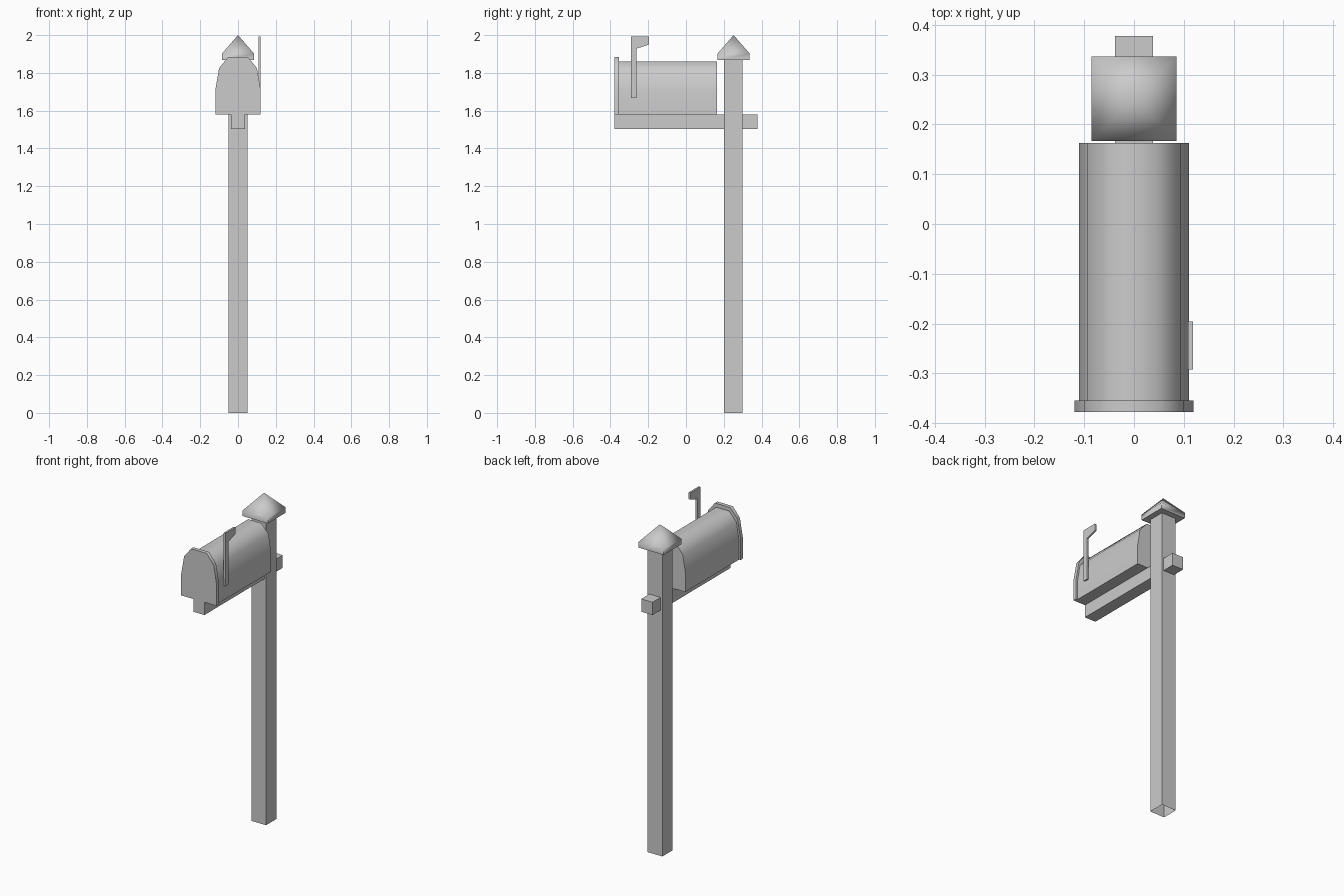
import bpy, bmesh, math
from mathutils import Vector

cube = bpy.data.objects.get("Cube")
if cube:
    bpy.data.objects.remove(cube)

grey = bpy.data.materials.new("plain_grey")
grey.use_nodes = True
grey.diffuse_color = (0.6, 0.6, 0.6, 1)
grey.node_tree.nodes["Principled BSDF"].inputs["Base Color"].default_value = (0.6, 0.6, 0.6, 1)


def prism(name, outline, offset, smooth=None, open_start=False, peak=None):
    """Extrude an outline by an offset, optionally closing it in a point."""
    bm = bmesh.new()
    offset = Vector(offset)
    start = [bm.verts.new(p) for p in outline]
    end = [bm.verts.new(Vector(p) + offset) for p in outline]
    tip = bm.verts.new(peak) if peak else None
    if not open_start:
        bm.faces.new(start[::-1])
    if not peak:
        bm.faces.new(end)
    for i in range(len(start)):
        j = (i + 1) % len(start)
        bm.faces.new((start[i], start[j], end[j], end[i]))
        if peak:
            bm.faces.new((end[i], end[j], tip))
    bmesh.ops.recalc_face_normals(bm, faces=bm.faces)
    mesh = bpy.data.meshes.new(name)
    bm.to_mesh(mesh)
    bm.free()
    mesh.materials.append(grey)
    obj = bpy.data.objects.new(name, mesh)
    bpy.context.collection.objects.link(obj)
    if smooth:
        bpy.ops.object.select_all(action='DESELECT')
        obj.select_set(True)
        bpy.context.view_layer.objects.active = obj
        bpy.ops.object.shade_smooth_by_angle(angle=math.radians(smooth))
    return obj


def square(half_x, y0, y1, z):
    return [(-half_x, y0, z), (half_x, y0, z), (half_x, y1, z), (-half_x, y1, z)]


def arch(half, y):
    """Mirrored barrel outline from the right half's points."""
    return [(x, y, z) for x, z in half] + [(-x, y, z) for x, z in reversed(half)]


# Post, hollow at the foot, with its pointed cap
prism("post", square(0.05, 0.2, 0.3, 0), (0, 0, 1.87), open_start=True)
prism("post_cap", square(0.085, 0.167, 0.337, 1.867), (0, 0, 0.035),
      smooth=70, peak=(0, 0.252, 2.0))

# Support arm through the post
prism("support_arm", square(0.038, -0.378, 0.378, 1.503), (0, 0, 0.078))

# Letter box and its door
prism("box_body", arch([(0.11, 1.581), (0.11, 1.70), (0.093, 1.805), (0.045, 1.86)], -0.356),
      (0, 0.519, 0), smooth=60)
prism("box_door", arch([(0.12, 1.581), (0.12, 1.71), (0.1, 1.825), (0.053, 1.884)], -0.378),
      (0, 0.023, 0), smooth=60)

# Raised signal flag on the left side
flag = [(-0.292, 1.668), (-0.263, 1.668), (-0.263, 1.928),
        (-0.196, 1.95), (-0.196, 1.992), (-0.292, 1.992)]
prism("signal_flag", [(0.108, y, z) for y, z in flag], (0.011, 0, 0))
